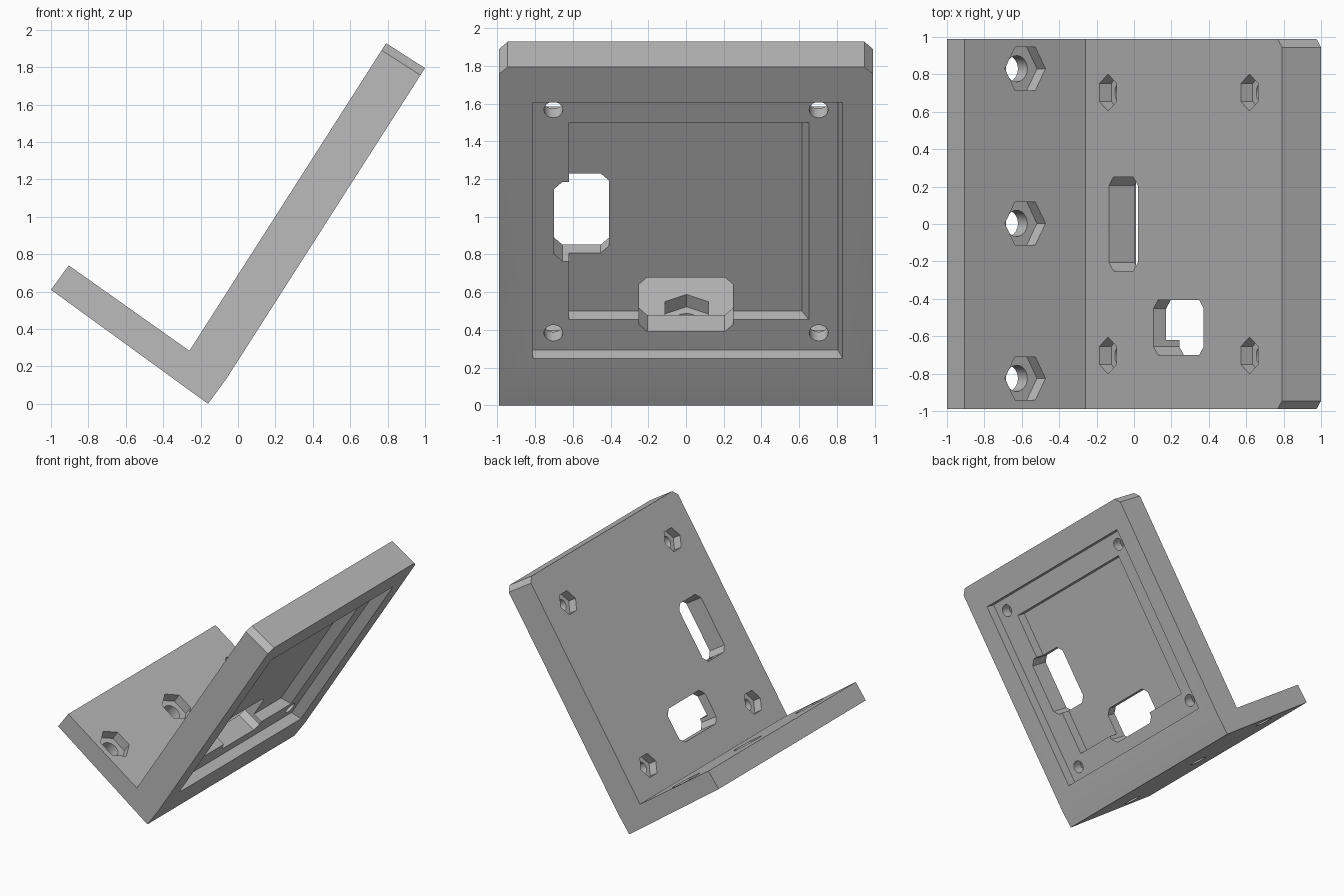
import bpy, bmesh, math
from mathutils import Matrix, Vector

if "Cube" in bpy.data.objects:
    bpy.data.objects.remove(bpy.data.objects["Cube"])

grey = bpy.data.materials.new("light_grey")
grey.diffuse_color = (0.5, 0.5, 0.5, 1)
grey.use_nodes = True
grey.node_tree.nodes["Principled BSDF"].inputs["Base Color"].default_value = grey.diffuse_color


def prism(name, low, high, z0, z1, frame):
    """Solid between outline low at local z0 and outline high at local z1."""
    bm = bmesh.new()
    a = [bm.verts.new(frame @ Vector((x, y, z0))) for x, y in low]
    b = [bm.verts.new(frame @ Vector((x, y, z1))) for x, y in high]
    bm.faces.new(a)
    bm.faces.new(b)
    n = len(a)
    for i in range(n):
        j = (i + 1) % n
        bm.faces.new((a[i], a[j], b[j], b[i]))
    bmesh.ops.recalc_face_normals(bm, faces=bm.faces)
    me = bpy.data.meshes.new(name)
    bm.to_mesh(me)
    bm.free()
    me.materials.append(grey)
    ob = bpy.data.objects.new(name, me)
    bpy.context.collection.objects.link(ob)
    return ob


def rect(x0, x1, y0, y1, c=0.0):
    """Rectangle outline, optionally with chamfered corners."""
    if c == 0:
        return [(x0, y0), (x1, y0), (x1, y1), (x0, y1)]
    return [(x0 + c, y0), (x1 - c, y0), (x1, y0 + c), (x1, y1 - c),
            (x1 - c, y1), (x0 + c, y1), (x0, y1 - c), (x0, y0 + c)]


def ring(cx, cy, r, n, turn=0.0):
    return [(cx + r * math.cos(turn + math.tau * i / n),
             cy + r * math.sin(turn + math.tau * i / n)) for i in range(n)]


def slope_frame(origin, dx, dz):
    """Local x runs down the slope, local y is world y, local z is the normal."""
    d = Vector((dx, 0, dz)).normalized()
    n = d.cross(Vector((0, 1, 0)))
    m = Matrix((d, (0, 1, 0), n)).transposed().to_4x4()
    m.translation = origin
    return m


HALF, THICK, STEP = 0.99, 0.247, 0.083
ang = math.radians(57.4)
plate = slope_frame((1, 0, 1.795), -math.cos(ang), -math.sin(ang))
leg = slope_frame((-0.905, 0, 0.74), 0.645, -0.455)

# L-shaped body: side profile extruded along y
top_back = plate @ Vector((0, 0, -THICK))
inner = plate @ Vector((1.952, 0, -THICK))
heel = plate @ Vector((1.971, 0, 0))
profile = [(-1, 0.61), (-0.905, 0.74), (inner.x, inner.z), (top_back.x, top_back.z),
           (1, 1.795), (heel.x, heel.z), (-0.16, 0)]
side = Matrix(((1, 0, 0, 0), (0, 0, 1, 0), (0, 1, 0, 0), (0, 0, 0, 1)))
body = prism("angled_bracket", profile, profile, -HALF, HALF, side)


def cut(low, high, z0, z1, frame):
    cutter = prism("cutter", low, high, z0, z1, frame)
    cutter.hide_render = True
    mod = body.modifiers.new("cut", 'BOOLEAN')
    mod.operation = 'DIFFERENCE'
    mod.solver = 'EXACT'
    mod.object = cutter
    bpy.context.view_layer.objects.active = body
    bpy.ops.object.modifier_apply(modifier=mod.name)
    bpy.data.objects.remove(cutter)


# Stepped recess in the outer face, with a slightly sloped wall on the +y side
cut(rect(0.226, 1.835, -0.81, 0.805), rect(0.226, 1.835, -0.81, 0.842),
    -STEP, 0.04, plate)
cut(rect(0.403, 1.644, -0.62, 0.615), rect(0.403, 1.644, -0.62, 0.665),
    -2 * STEP, -0.05, plate)

# Chamfered windows through the plate
for outline in (rect(0.778, 1.277, -0.70, -0.407, 0.045),
                rect(1.431, 1.72, -0.25, 0.25, 0.045)):
    cut(outline, outline, -0.30, 0.05, plate)

# Plate screw holes with hexagonal nut pockets on the inner face
for s in (0.324, 1.728):
    for y in (-0.703, 0.703):
        hole = ring(s, y, 0.05, 32)
        cut(hole, hole, -0.29, 0.05, plate)
        nut = ring(s, y, 0.098, 6, math.pi / 2)
        cut(nut, nut, -0.31, -0.172, plate)

# Leg screw holes with hexagonal nut pockets on the upper face
for y in (-0.825, 0.003, 0.83):
    hole = ring(0.396, y, 0.07, 32)
    cut(hole, hole, -0.25, 0.05, leg)
    nut = ring(0.396, y, 0.133, 6)
    cut(nut, nut, -0.08, 0.06, leg)

# Chamfered top corners of the plate
for sgn in (-1, 1):
    tri = [(-0.05, sgn * (HALF - 0.045 - 0.05)), (0.095, sgn * (HALF + 0.05)),
           (-0.05, sgn * (HALF + 0.05))]
    cut(tri, tri, -0.4, 0.1, plate)

# Flat faces with smooth bores
bpy.ops.object.select_all(action='DESELECT')
body.select_set(True)
bpy.context.view_layer.objects.active = body
bpy.ops.object.shade_smooth_by_angle(angle=math.radians(20))
